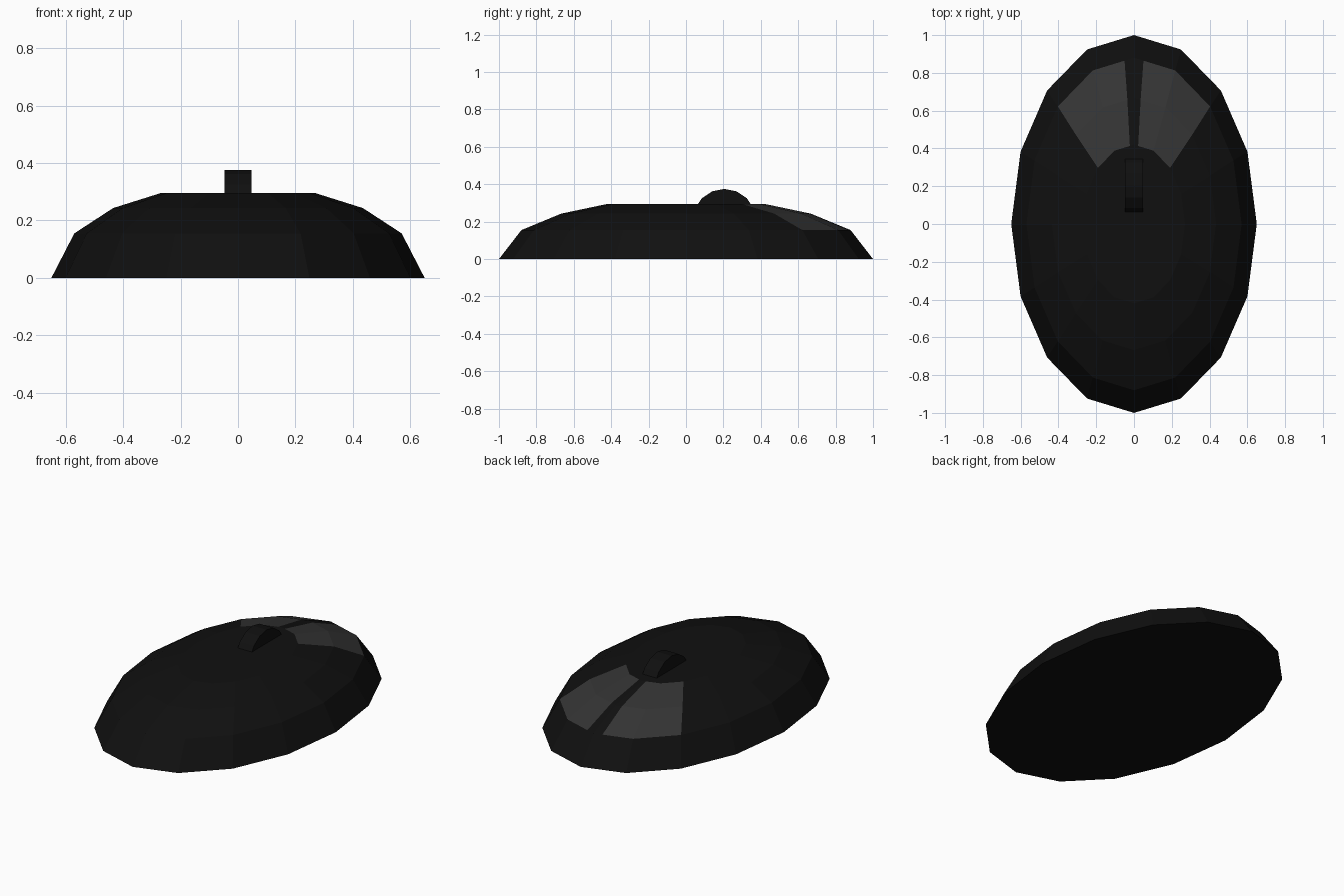
import bpy, bmesh
from math import sin, cos, pi
from mathutils import Matrix, Vector

if "Cube" in bpy.data.objects:
    bpy.data.objects.remove(bpy.data.objects["Cube"])

SIDES = 16
# half width, half length, height of each oval ring, and gap half width at the buttons
RINGS = [(0.65, 1.0, 0.0), (0.57, 0.88, 0.155), (0.435, 0.667, 0.243), (0.27, 0.42, 0.295)]
GAPS = [0.05, 0.05, 0.035, 0.022]


def material(name, v):
    m = bpy.data.materials.new(name)
    m.diffuse_color = (v, v, v, 1)
    m.use_nodes = True
    m.node_tree.nodes["Principled BSDF"].inputs["Base Color"].default_value = m.diffuse_color
    return m


black = material("black", 0.005)
grey = material("dark_grey", 0.034)


def finish(name, bm, mat):
    bmesh.ops.remove_doubles(bm, verts=bm.verts, dist=1e-5)
    mesh = bpy.data.meshes.new(name)
    bm.to_mesh(mesh)
    bm.free()
    mesh.materials.append(mat)
    obj = bpy.data.objects.new(name, mesh)
    bpy.context.collection.objects.link(obj)
    return obj


def oval(ring, gap):
    """Oval points from the +y tip clockwise, with a split point either side of the tip."""
    a, b, z = ring
    pts = [Vector((a * sin(2 * pi * i / SIDES), b * cos(2 * pi * i / SIDES), z))
           for i in range(SIDES)]
    right = pts[0].lerp(pts[1], gap / pts[1].x)
    left = pts[0].lerp(pts[-1], gap / pts[1].x)
    return [pts[0], right] + pts[1:] + [left]


loops = [oval(r, g) for r, g in zip(RINGS, GAPS)]
n = len(loops[0])
parts = {"body": bmesh.new(), "button_right": bmesh.new(), "button_left": bmesh.new()}


def add_face(part, pts):
    bm = parts[part]
    bm.faces.new([bm.verts.new(p) for p in pts])


# shell strips, with the button panels taken from the upper two bands
for k in range(len(loops) - 1):
    lo, hi = loops[k], loops[k + 1]
    for i in range(n):
        j = (i + 1) % n
        part = "body"
        if k > 0 and i in (1, 2):
            part = "button_right"
        elif k > 0 and i in (n - 2, n - 3):
            part = "button_left"
        add_face(part, [lo[j], lo[i], hi[i], hi[j]])

# flat top and underside
add_face("body", loops[-1][::-1])
add_face("body", loops[0])

for name, bm in parts.items():
    finish(name, bm, black if name == "body" else grey)

# scroll wheel
bm = bmesh.new()
bmesh.ops.create_cone(bm, cap_ends=True, segments=16, radius1=0.17, radius2=0.17, depth=0.094,
                      matrix=Matrix.Translation((0, 0.205, 0.205)) @ Matrix.Rotation(pi / 2, 4, 'Y'))
finish("scroll_wheel", bm, black)
